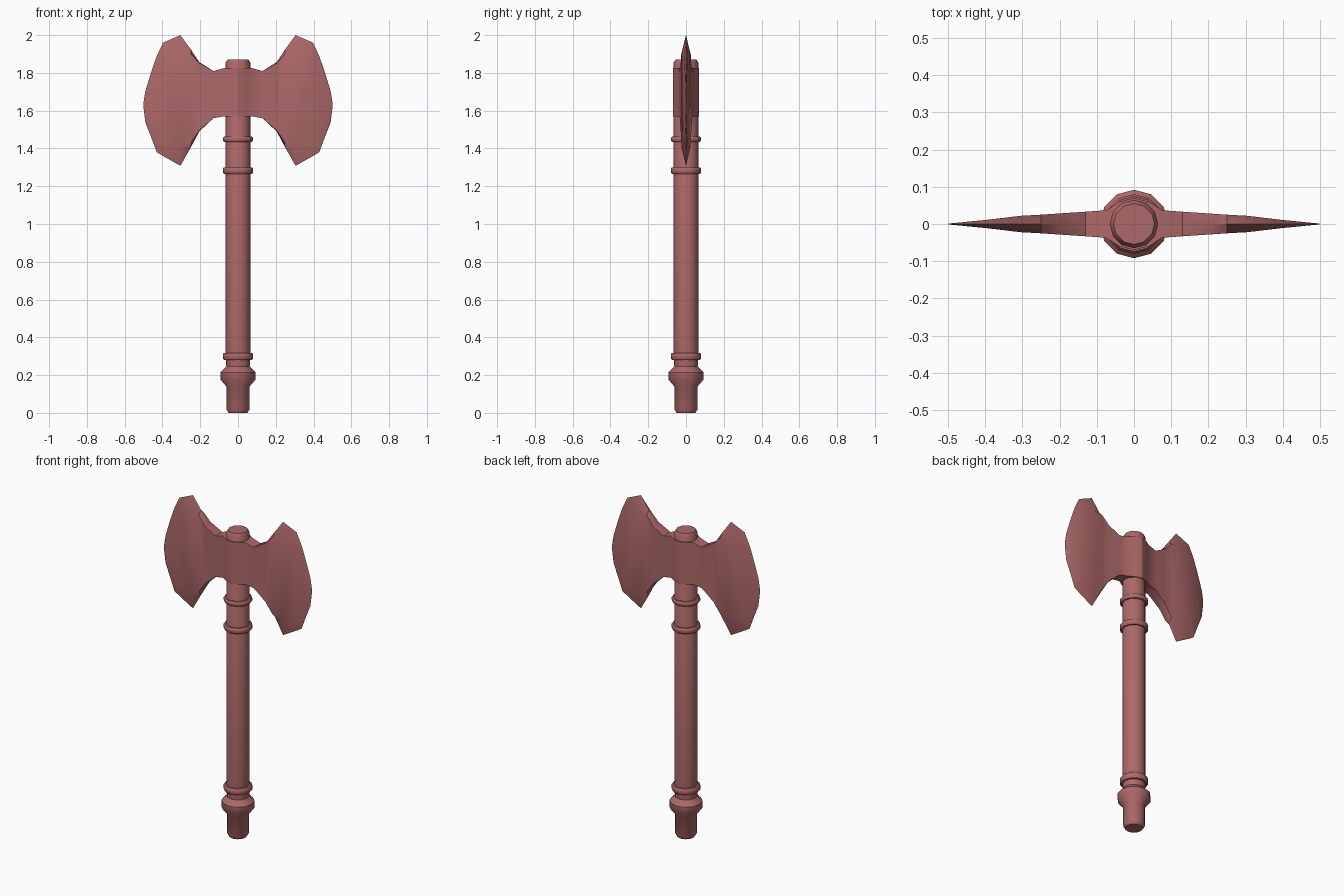
import bpy, bmesh, math

cube = bpy.data.objects.get("Cube")
if cube:
    bpy.data.objects.remove(cube)

# One dusty red material for the whole weapon
red = bpy.data.materials.new("dusty_red")
red.use_nodes = True
colour = (0.42, 0.14, 0.14, 1)
red.diffuse_color = colour
red.node_tree.nodes["Principled BSDF"].inputs["Base Color"].default_value = colour


def finish(name, bm, angle):
    bmesh.ops.recalc_face_normals(bm, faces=bm.faces)
    mesh = bpy.data.meshes.new(name)
    bm.to_mesh(mesh)
    bm.free()
    mesh.materials.append(red)
    obj = bpy.data.objects.new(name, mesh)
    bpy.context.collection.objects.link(obj)
    bpy.ops.object.select_all(action='DESELECT')
    obj.select_set(True)
    bpy.context.view_layer.objects.active = obj
    bpy.ops.object.shade_smooth_by_angle(angle=math.radians(angle))
    return obj


def loft(name, sections, angle):
    """Skin a list of equal-sized point rings and cap both ends."""
    bm = bmesh.new()
    rings = [[bm.verts.new(p) for p in ring] for ring in sections]
    n = len(rings[0])
    for a, b in zip(rings, rings[1:]):
        for i in range(n):
            j = (i + 1) % n
            bm.faces.new((a[i], a[j], b[j], b[i]))
    bm.faces.new(rings[0])
    bm.faces.new(rings[-1])
    return finish(name, bm, angle)


def lathe(name, profile, sides=12):
    turn = [i * math.tau / sides for i in range(sides)]
    return loft(name, [[(r * math.cos(a), r * math.sin(a), z) for a in turn]
                       for r, z in profile], 40)


# Round shaft, with the swollen pommel near its foot
lathe("shaft", [(0.05, 0), (0.062, 0.02), (0.062, 0.14), (0.092, 0.175),
                (0.092, 0.215), (0.062, 0.245), (0.065, 0.29),
                (0.065, 1.855), (0.055, 1.872)])

# Raised bands round the shaft
for name, low, high in (("lower_band", 0.28, 0.318),
                        ("middle_band", 1.265, 1.3),
                        ("upper_band", 1.434, 1.462)):
    lathe(name, [(0.06, low), (0.074, low), (0.08, low + 0.007),
                 (0.08, high - 0.007), (0.074, high), (0.06, high)])

# Blade stations: x, top z, bottom z, half thickness, bevel height
stations = [
    (0.0, 1.825, 1.57, 0.070, 0.0),
    (0.04, 1.825, 1.57, 0.060, 0.0),
    (0.075, 1.825, 1.57, 0.037, 0.0),
    (0.13, 1.81, 1.56, 0.033, 0.0),
    (0.205, 1.857, 1.49, 0.028, 0.005),
    (0.25, 1.925, 1.405, 0.025, 0.025),
    (0.305, 2.0, 1.308, 0.022, 0.09),
    (0.397, 1.96, 1.36, 0.011, 0.07),
    (0.43, 1.89, 1.38, 0.008, 0.05),
    (0.458, 1.81, 1.455, 0.005, 0.03),
    (0.49, 1.705, 1.535, 0.002, 0.015),
    (0.5, 1.645, 1.615, 0.0005, 0.005),
]

# Matching blades on both sides, thinning to a sharp outer edge
for side, name in ((1, "left_blade"), (-1, "right_blade")):
    rings = []
    for x, top, bottom, t, bevel in stations:
        x *= side
        rings.append([(x, 0, top), (x, t, top - bevel), (x, t, bottom + bevel),
                      (x, 0, bottom), (x, -t, bottom + bevel), (x, -t, top - bevel)])
    loft(name, rings, 35)
